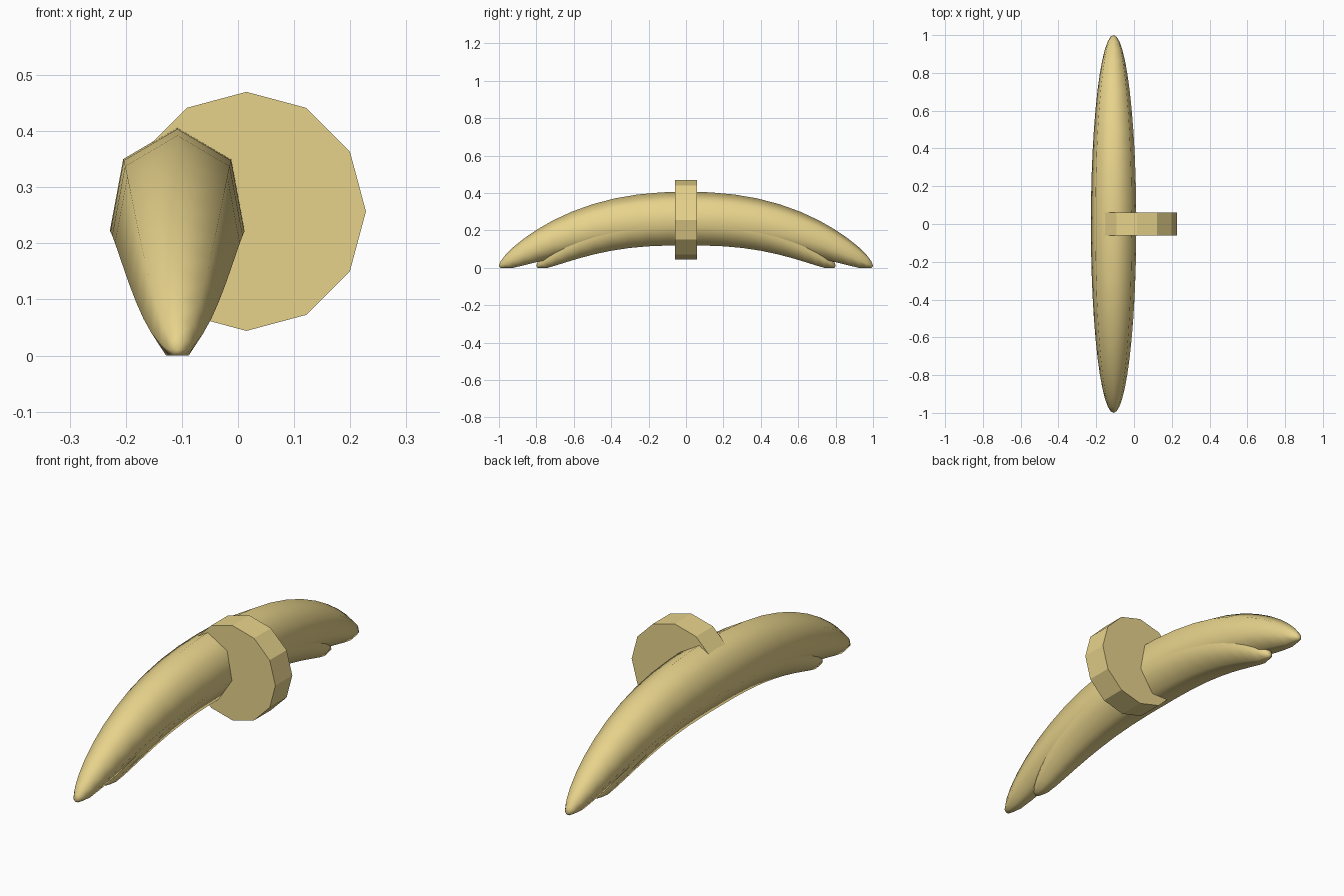
import bpy, bmesh
from math import sin, cos, pi

if "Cube" in bpy.data.objects:
    bpy.data.objects.remove(bpy.data.objects["Cube"])

tan = bpy.data.materials.new("golden_tan")
tan.diffuse_color = (0.80, 0.65, 0.26, 1)
tan.use_nodes = True
tan.node_tree.nodes["Principled BSDF"].inputs["Base Color"].default_value = tan.diffuse_color

SIDES, RINGS = 7, 24
CX, CZ = -0.108, 0.256        # centre of the middle section
RX, RZ, DROP = 0.1235, 0.151, 0.246


def bowed_tube(name, half_len):
    """Seven-sided ellipsoid lying along y, with its ends bowed down to the floor."""
    def spine(t):
        return CZ - DROP * abs(t) ** 2.4

    bm = bmesh.new()
    rings = []
    for i in range(1, RINGS):
        a = pi * i / RINGS
        t, f = -cos(a), sin(a)
        rings.append([bm.verts.new((CX + RX * f * sin(2 * pi * k / SIDES),
                                    half_len * t,
                                    max(0, spine(t) + RZ * f * cos(2 * pi * k / SIDES))))
                      for k in range(SIDES)])
    for p, q in zip(rings, rings[1:]):
        for k in range(SIDES):
            n = (k + 1) % SIDES
            bm.faces.new((p[k], p[n], q[n], q[k]))
    for ring, s in ((rings[0], -1), (rings[-1], 1)):
        tip = bm.verts.new((CX, s * half_len, spine(1)))
        for k in range(SIDES):
            bm.faces.new((ring[k], ring[(k + 1) % SIDES], tip))
    bmesh.ops.recalc_face_normals(bm, faces=bm.faces)
    for f in bm.faces:
        f.smooth = True
    me = bpy.data.meshes.new(name)
    bm.to_mesh(me)
    bm.free()
    ob = bpy.data.objects.new(name, me)
    bpy.context.collection.objects.link(ob)
    me.materials.append(tan)


# Long upper body and the shorter one showing beneath it
bowed_tube("upper_body", 1.0)
bowed_tube("lower_body", 0.8)

# Flat-faced twelve-sided disc across the middle
bpy.ops.mesh.primitive_cylinder_add(vertices=12, radius=0.213, depth=0.12,
                                    location=(0.015, 0, 0.257),
                                    rotation=(pi / 2, 0, 0))
disc = bpy.context.object
disc.name = "centre_disc"
disc.data.materials.append(tan)
